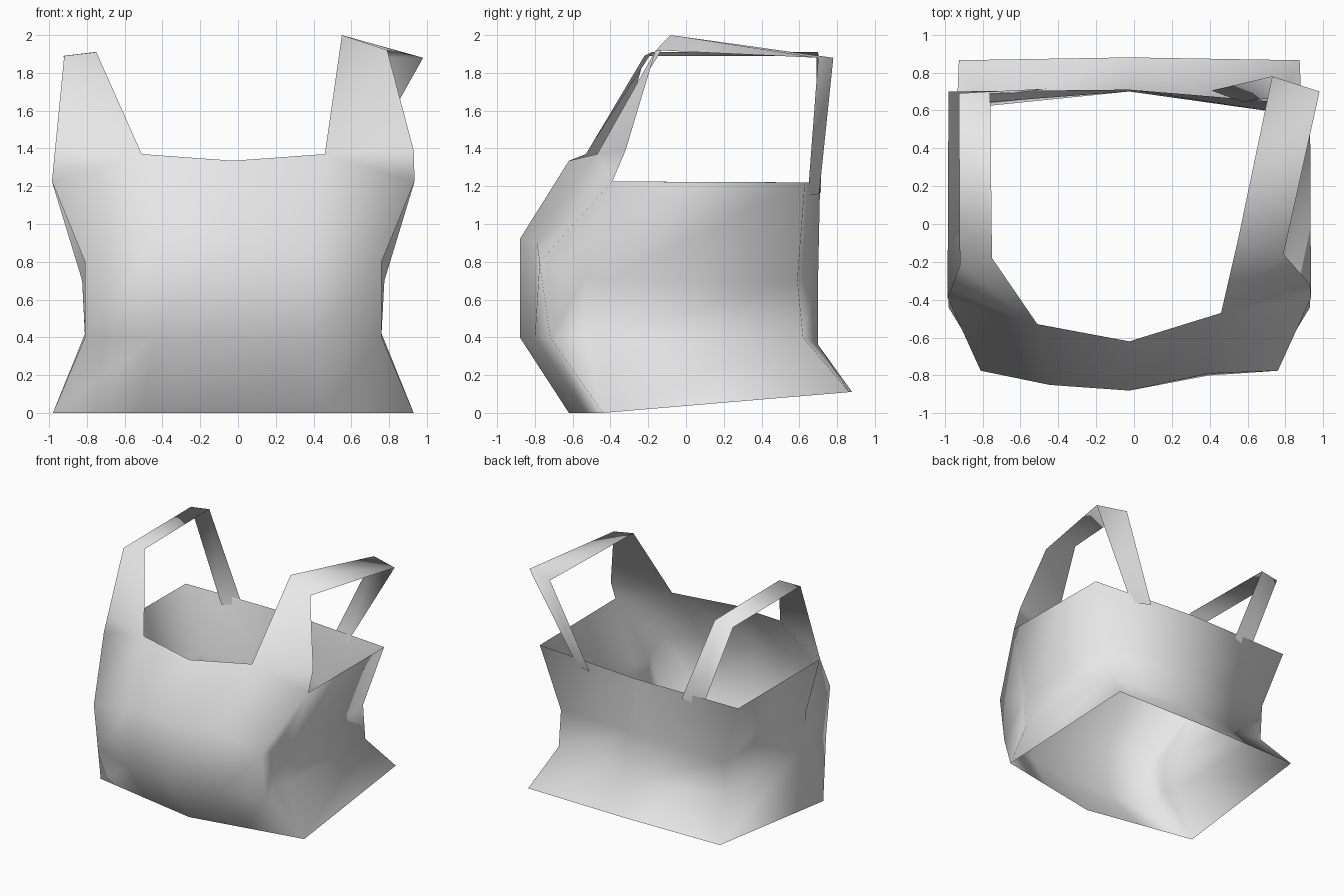
import bpy
import bmesh
from mathutils import Vector

cube = bpy.data.objects.get("Cube")
if cube:
    bpy.data.objects.remove(cube, do_unlink=True)

plastic = bpy.data.materials.new("pale_grey_plastic")
plastic.use_nodes = True
grey = (0.8, 0.8, 0.8, 1)
plastic.diffuse_color = grey
plastic.node_tree.nodes["Principled BSDF"].inputs["Base Color"].default_value = grey

MIDDLE = -0.025  # the bag leans slightly to one side

# Columns of the half bag from back to front, each from rim to open base:
# (distance from the middle, depth, height, left/right difference in depth)
back_middle = [(0, .71, 1.22, 0), (0, .7, .75, 0), (0, .7, .36, 0), (0, .88, .11, 0)]
back_corner = [(.955, .665, 1.22, -.035), (.785, .615, .7, -.025),
               (.785, .62, .4, 0), (.9, .865, .11, 0)]
side_fold = [(.96, -.39, 1.225, 0), (.80, -.42, .7, 0),
             (.785, -.44, .42, 0), (.955, -.44, 0, 0)]
gusset = [(.96, -.39, 1.225, 0), (.74, -.53, .73, 0),
          (.75, -.54, .42, 0), (.955, -.44, 0, 0)]
front_corner = [(.96, -.39, 1.225, 0), (.785, -.775, .8, 0),
                (.785, -.72, .4, 0), (.955, -.44, 0, 0)]
front_quarter = [(.485, -.5, 1.37, .03), (.42, -.82, .9, .03),
                 (.42, -.82, .4, .02), (.48, -.53, 0, 0)]
front_middle = [(0, -.62, 1.335, 0), (0, -.88, .92, 0), (0, -.88, .4, 0), (0, -.62, 0, 0)]
half = [back_corner, side_fold, gusset, front_corner, front_quarter]

# Strap path for each side as inner/outer pairs: front top, back top, back end
straps = {
    1: [((.55, -.08, 2.0), (.79, -.16, 1.92)),
        ((.73, .78, 1.88), (.98, .70, 1.88)),
        ((.41, .705, 1.16), (.57, .645, 1.15))],
    -1: [((-.75, -.18, 1.91), (-.92, -.22, 1.89)),
         ((-.76, .70, 1.91), (-.925, .69, 1.89)),
         ((-.46, .715, 1.17), (-.64, .69, 1.14))],
}


def place(column, side):
    return [Vector((MIDDLE + side * x, y + side * skew, z)) for x, y, z, skew in column]


bm = bmesh.new()


def add_face(points):
    """Add a face, skipping corners that coincide."""
    unique = []
    for p in points:
        if all((p - q).length > 0.001 for q in unique):
            unique.append(p)
    if len(unique) > 2:
        bm.faces.new([bm.verts.new(p) for p in unique])


# Wall lofted round the columns, open above and below
loop = [place(back_middle, 1)] + [place(c, 1) for c in half] + [place(front_middle, 1)]
loop += [place(c, -1) for c in reversed(half)]
for a, b in zip(loop, loop[1:] + loop[:1]):
    for row in range(len(a) - 1):
        add_face([a[row], b[row], b[row + 1], a[row + 1]])

for side, path in straps.items():
    # Front tab rising from the rim
    pairs = [[Vector(p) for p in pair] for pair in path]
    inner, outer = pairs[0]
    rim_inner, rim_outer = place(front_quarter, side)[0], place(front_corner, side)[0]
    shoulder = rim_outer.lerp(outer, 0.25)
    if side > 0:
        shoulder = Vector((.93, -.32, 1.39))
    add_face([rim_inner, rim_outer, shoulder])
    add_face([rim_inner, shoulder, outer, inner])
    # Strap over the top and down to the back rim
    for (a, b), (c, d) in zip(pairs, pairs[1:]):
        add_face([a, b, d, c])

bmesh.ops.remove_doubles(bm, verts=bm.verts, dist=0.001)
bmesh.ops.recalc_face_normals(bm, faces=bm.faces)
mesh = bpy.data.meshes.new("carrier_bag")
bm.to_mesh(mesh)
bm.free()
mesh.materials.append(plastic)
mesh.shade_smooth()
bag = bpy.data.objects.new("carrier_bag", mesh)
bpy.context.collection.objects.link(bag)
